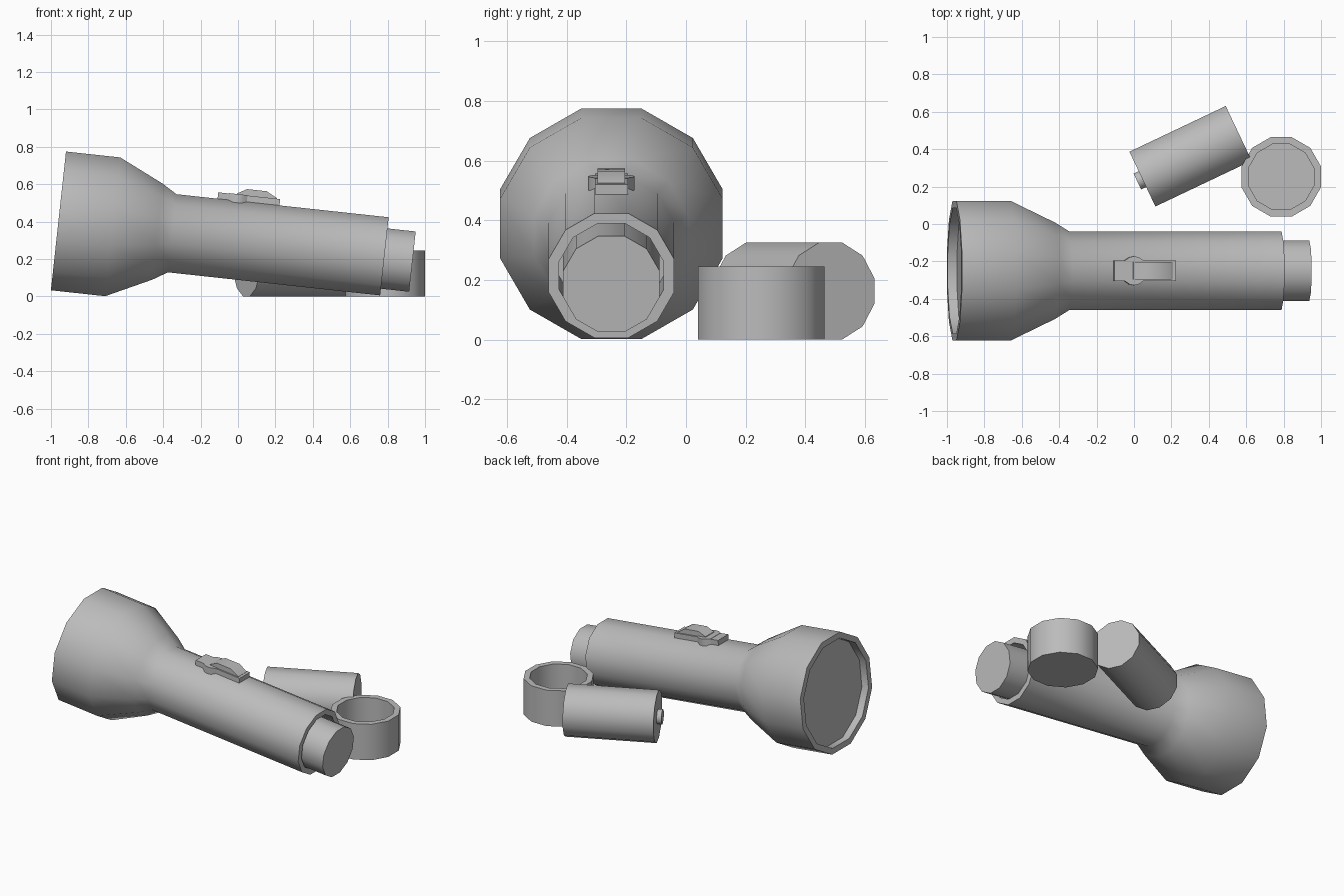
import bpy, bmesh, math
from mathutils import Matrix, Vector

cube = bpy.data.objects.get("Cube")
if cube:
    bpy.data.objects.remove(cube, do_unlink=True)

SIDES = 12
GREY = (0.5, 0.5, 0.5, 1)
mat = bpy.data.materials.new("plain grey")
mat.use_nodes = True
mat.diffuse_color = GREY
mat.node_tree.nodes["Principled BSDF"].inputs["Base Color"].default_value = GREY


def finish(name, bm, matrix):
    bmesh.ops.recalc_face_normals(bm, faces=bm.faces)
    mesh = bpy.data.meshes.new(name)
    bm.to_mesh(mesh)
    bm.free()
    mesh.materials.append(mat)
    obj = bpy.data.objects.new(name, mesh)
    bpy.context.collection.objects.link(obj)
    obj.matrix_world = matrix
    bpy.ops.object.select_all(action='DESELECT')
    obj.select_set(True)
    bpy.context.view_layer.objects.active = obj
    bpy.ops.object.shade_smooth_by_angle(angle=math.radians(40))
    return obj


def lathe(name, profile, matrix):
    """Turn (distance along x, flat-to-centre radius) pairs; both ends are capped."""
    bm = bmesh.new()
    rings = []
    for s, r in profile:
        r /= math.cos(math.pi / SIDES)
        angles = [(i + 0.5) * math.tau / SIDES for i in range(SIDES)]
        rings.append([bm.verts.new((s, r * math.cos(a), r * math.sin(a))) for a in angles])
    for a, b in zip(rings, rings[1:]):
        for i in range(SIDES):
            j = (i + 1) % SIDES
            bm.faces.new((a[i], a[j], b[j], b[i]))
    bm.faces.new(rings[0])
    bm.faces.new(rings[-1])
    return finish(name, bm, matrix)


def prism(name, points, offset, matrix):
    """Extrude a closed outline of 3D points by an offset."""
    bm = bmesh.new()
    face = bm.faces.new([bm.verts.new(p) for p in points])
    new = bmesh.ops.extrude_face_region(bm, geom=[face])["geom"]
    verts = [v for v in new if isinstance(v, bmesh.types.BMVert)]
    bmesh.ops.translate(bm, verts=verts, vec=Vector(offset))
    return finish(name, bm, matrix)


# Torch: head with recessed lens, flared neck, hollow tail
torch = Matrix.Translation((-0.96, -0.25, 0.404)) @ Matrix.Rotation(math.radians(6.2), 4, 'Y')
lathe("torch_body", [(0.05, 0.335), (0, 0.335), (0, 0.373), (0.292, 0.373),
                     (0.533, 0.258), (0.612, 0.21), (1.753, 0.21),
                     (1.753, 0.175), (1.33, 0.175)], torch)

# Battery half out of the tail
lathe("inserted_battery", [(1.335, 0.162), (1.905, 0.162)],
      torch @ Matrix.Translation((0, 0, -0.012)))

# Switch: base plate, ramped slider, side grips
plate = [(s, y, 0.195) for s, y in ((0.833, -0.055), (1.166, -0.055), (1.166, 0.055), (0.833, 0.055))]
prism("switch_plate", plate, (0, 0, 0.049), torch)
ramp = [(0.92, 0.2), (0.935, 0.25), (0.985, 0.278), (1.09, 0.278), (1.15, 0.246), (1.15, 0.2)]
prism("switch_slider", [(s, -0.046, h) for s, h in ramp], (0, 0.092, 0), torch)
half = [(0.89, 0.055), (0.915, 0.072), (0.94, 0.078), (0.965, 0.072), (0.99, 0.055)]
outline = half + [(s, -y) for s, y in reversed(half)]
prism("switch_grips", [(s, y, 0.2) for s, y in outline], (0, 0, 0.046), torch)

# Loose battery lying on the ground, with its contact nub
cell = Matrix.Translation((0.045, 0.24, 0.163)) @ Matrix.Rotation(math.radians(25.4), 4, 'Z')
lathe("loose_battery", [(-0.03, 0.047), (0, 0.047), (0, 0.162), (0.57, 0.162)], cell)

# Tail cap standing open side up
cap = Matrix.Translation((0.787, 0.252, 0)) @ Matrix.Rotation(math.radians(-90), 4, 'Y')
lathe("tail_cap", [(0, 0.212), (0.245, 0.212), (0.245, 0.175), (0.04, 0.175)], cap)
